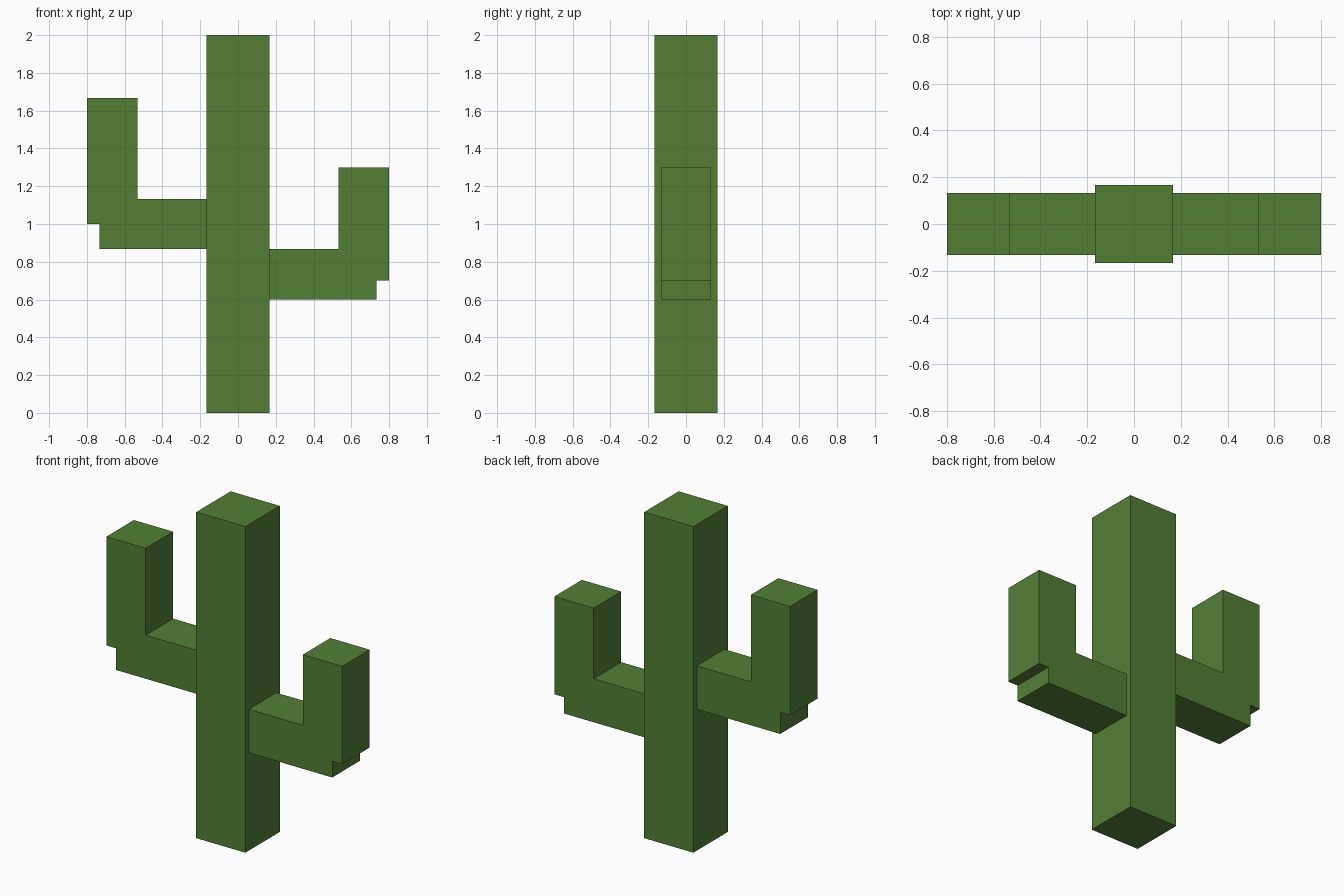
import bpy
import bmesh

cube = bpy.data.objects.get("Cube")
if cube:
    bpy.data.objects.remove(cube, do_unlink=True)

# Cactus green
green = bpy.data.materials.new("cactus_green")
green.use_nodes = True
color = (0.084, 0.212, 0.036, 1.0)
green.diffuse_color = color
bsdf = next(n for n in green.node_tree.nodes if n.type == 'BSDF_PRINCIPLED')
bsdf.inputs["Base Color"].default_value = color

TRUNK = 1 / 6      # half width of the trunk
ARM = 0.4 / 3      # half width of an arm


def extrude_profile(name, outline, half_depth):
    """Extrude an (x, z) outline along y, centred on y = 0."""
    bm = bmesh.new()
    face = bm.faces.new([bm.verts.new((x, -half_depth, z)) for x, z in outline])
    geom = bmesh.ops.extrude_face_region(bm, geom=[face])["geom"]
    back = [v for v in geom if isinstance(v, bmesh.types.BMVert)]
    bmesh.ops.translate(bm, verts=back, vec=(0, 2 * half_depth, 0))
    bmesh.ops.recalc_face_normals(bm, faces=bm.faces)
    mesh = bpy.data.meshes.new(name)
    bm.to_mesh(mesh)
    bm.free()
    mesh.materials.append(green)
    obj = bpy.data.objects.new(name, mesh)
    bpy.context.collection.objects.link(obj)
    return obj


def arm(name, side, bottom, step, top):
    """Bent arm: a branch out of the trunk, then an upright with a stepped elbow."""
    root, elbow, outer = TRUNK - 0.01, 0.733, 0.8
    inner, branch_top = outer - 2 * ARM, bottom + 2 * ARM
    outline = [(root, bottom), (elbow, bottom), (elbow, step), (outer, step),
               (outer, top), (inner, top), (inner, branch_top), (root, branch_top)]
    return extrude_profile(name, [(side * x, z) for x, z in outline], ARM)


# Trunk
extrude_profile("trunk", [(-TRUNK, 0), (TRUNK, 0), (TRUNK, 2), (-TRUNK, 2)], TRUNK)

# Arms
arm("right_arm", -1, 0.867, 1.0, 1.667)
arm("left_arm", 1, 0.6, 0.7, 1.3)
